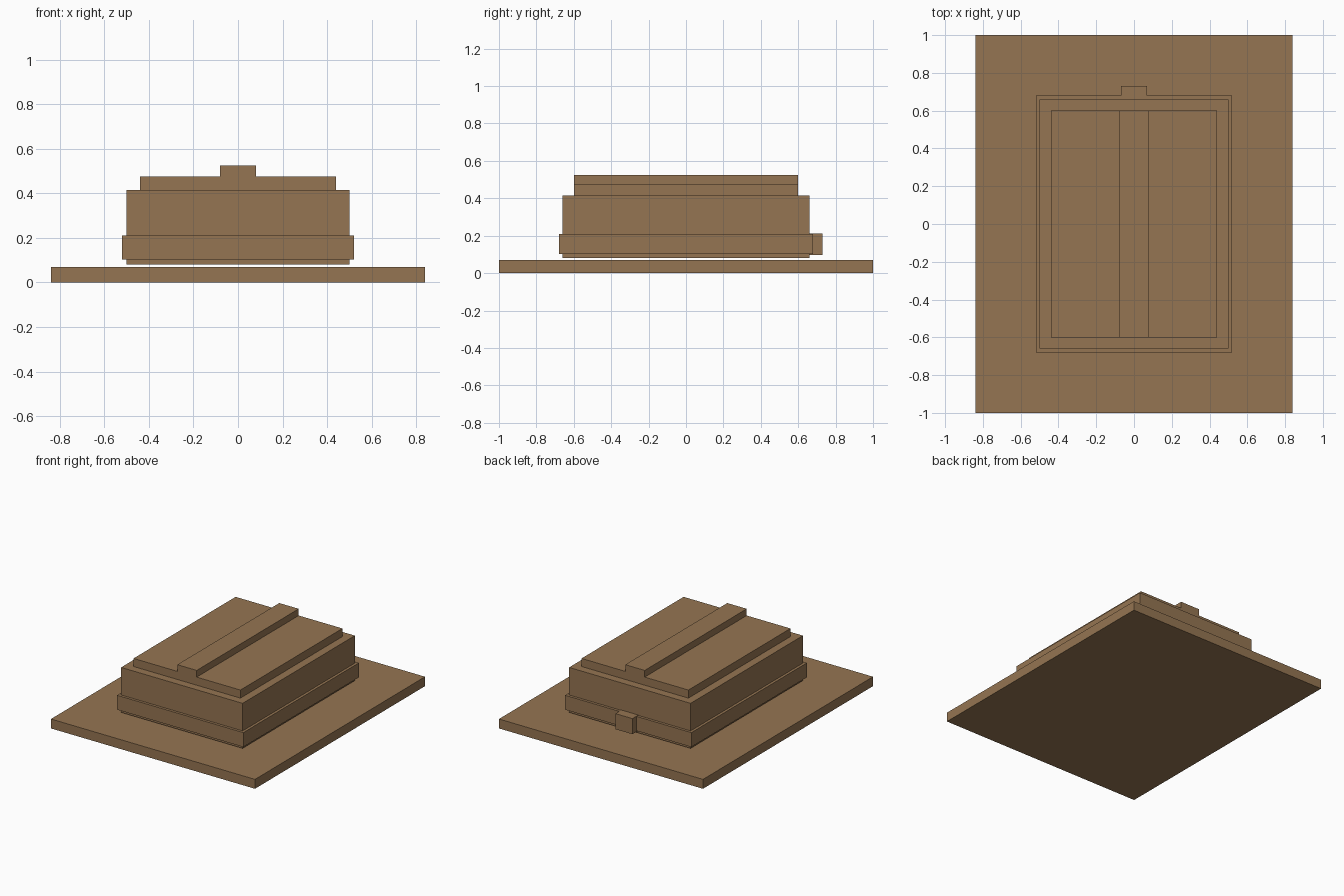
import bpy

cube = bpy.data.objects.get("Cube")
if cube:
    bpy.data.objects.remove(cube, do_unlink=True)

# Single brown colour
brown = bpy.data.materials.new("warm_brown")
brown.use_nodes = True
colour = (0.30, 0.178, 0.084, 1)
brown.diffuse_color = colour
brown.node_tree.nodes["Principled BSDF"].inputs["Base Color"].default_value = colour


def box(name, x, y, z):
    """Box spanning the (low, high) ranges on each axis."""
    spans = (x, y, z)
    bpy.ops.mesh.primitive_cube_add(size=1, location=[(a + b) / 2 for a, b in spans])
    obj = bpy.context.object
    obj.name = name
    obj.scale = [b - a for a, b in spans]
    bpy.ops.object.transform_apply(location=False, rotation=False, scale=True)
    obj.data.materials.append(brown)
    return obj


def centred(name, half_x, half_y, bottom, top):
    return box(name, (-half_x, half_x), (-half_y, half_y), (bottom, top))


# Ground slab, with the chest hovering just above it
centred("base_slab", 0.84, 1.0, 0, 0.07)
centred("body", 0.50, 0.66, 0.08, 0.415)
centred("lower_band", 0.52, 0.68, 0.103, 0.21)

# Stepped lid and central ridge
centred("lid_step", 0.44, 0.60, 0.415, 0.475)
centred("lid_ridge", 0.08, 0.60, 0.475, 0.525)

# Latch on the back of the band
box("back_latch", (-0.07, 0.07), (0.66, 0.73), (0.097, 0.213))
